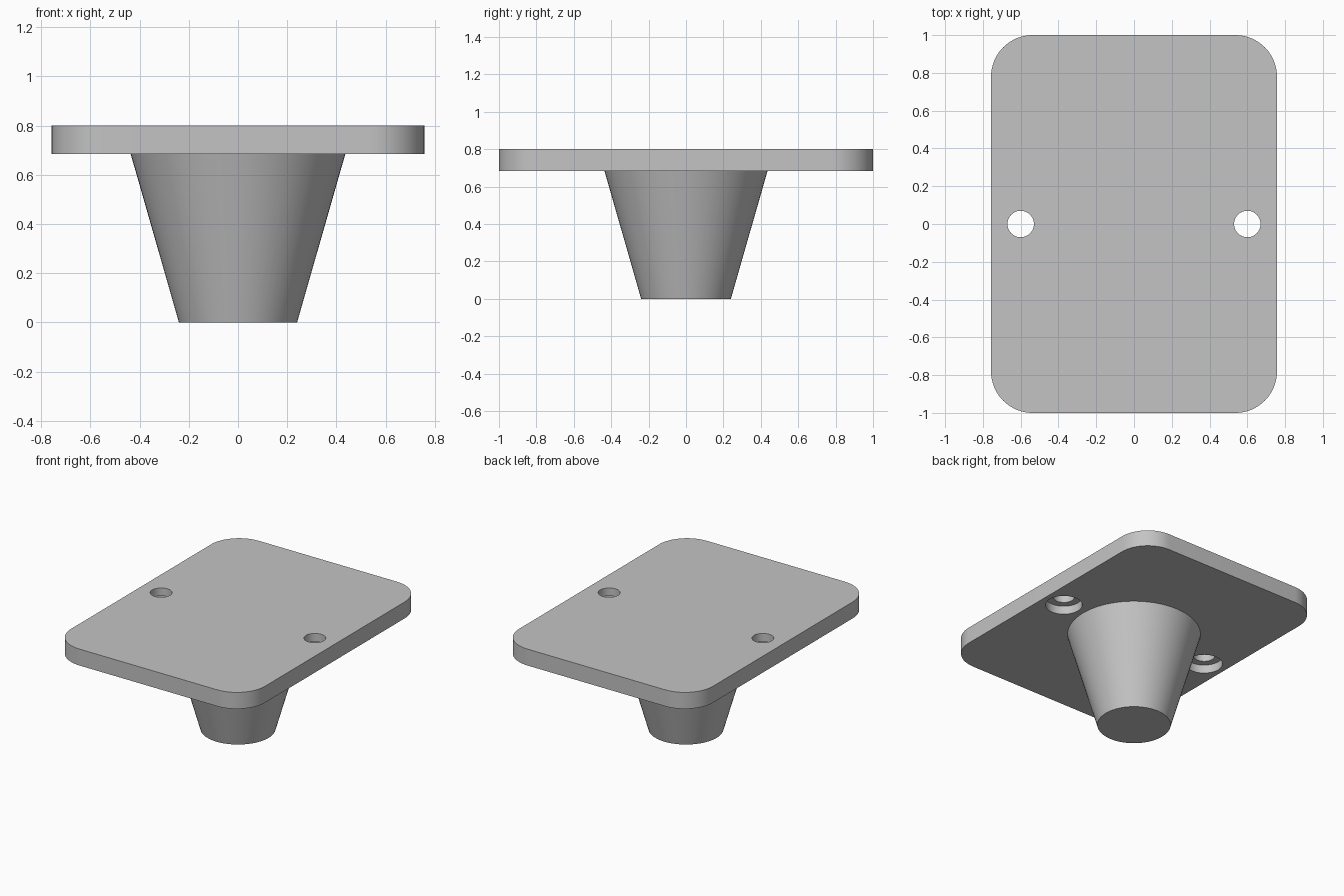
import bpy, bmesh, math

default = bpy.data.objects.get("Cube")
if default:
    bpy.data.objects.remove(default, do_unlink=True)

HALF_X, HALF_Y, CORNER = 0.757, 1.0, 0.22
PLATE_BOTTOM, PLATE_TOP = 0.684, 0.8
LEDGE = PLATE_BOTTOM + 0.06
HOLE_X, HOLE_R, BORE_R = 0.6, 0.07, 0.12

grey = bpy.data.materials.new("plain grey")
grey.use_nodes = True
colour = (0.55, 0.55, 0.55, 1)
grey.diffuse_color = colour
grey.node_tree.nodes["Principled BSDF"].inputs["Base Color"].default_value = colour


def finish(bm, name):
    bmesh.ops.recalc_face_normals(bm, faces=bm.faces)
    mesh = bpy.data.meshes.new(name)
    bm.to_mesh(mesh)
    bm.free()
    mesh.materials.append(grey)
    obj = bpy.data.objects.new(name, mesh)
    bpy.context.collection.objects.link(obj)
    return obj


def lathe(name, profile, x=0, sides=64):
    """Closed solid turned about a vertical axis from (radius, z) rings."""
    bm = bmesh.new()
    rings = []
    for r, z in profile:
        angles = [math.tau * i / sides for i in range(sides)]
        rings.append([bm.verts.new((x + r * math.cos(a), r * math.sin(a), z)) for a in angles])
    for low, high in zip(rings, rings[1:]):
        for i in range(sides):
            j = (i + 1) % sides
            bm.faces.new((low[i], low[j], high[j], high[i]))
    bm.faces.new(rings[0])
    bm.faces.new(rings[-1])
    return finish(bm, name)


def smooth(obj):
    bpy.ops.object.select_all(action="DESELECT")
    obj.select_set(True)
    bpy.context.view_layer.objects.active = obj
    bpy.ops.object.shade_smooth_by_angle(angle=math.radians(30))


# Rounded rectangular plate
bm = bmesh.new()
steps = 16
outline = []
for k, (sx, sy) in enumerate([(1, 1), (-1, 1), (-1, -1), (1, -1)]):
    for i in range(steps + 1):
        a = math.pi / 2 * (k + i / steps)
        outline.append(bm.verts.new((sx * (HALF_X - CORNER) + CORNER * math.cos(a),
                                     sy * (HALF_Y - CORNER) + CORNER * math.sin(a),
                                     PLATE_BOTTOM)))
base = bm.faces.new(outline)
extruded = bmesh.ops.extrude_face_region(bm, geom=[base], use_keep_orig=True)
top = [v for v in extruded["geom"] if isinstance(v, bmesh.types.BMVert)]
bmesh.ops.translate(bm, verts=top, vec=(0, 0, PLATE_TOP - PLATE_BOTTOM))
plate = finish(bm, "plate")

# Screw holes, counterbored from below
for side in (-1, 1):
    cutter = lathe("hole_cutter", [(BORE_R, PLATE_BOTTOM - 0.1), (BORE_R, LEDGE),
                                   (HOLE_R, LEDGE), (HOLE_R, PLATE_TOP + 0.1)],
                   side * HOLE_X, 48)
    cutter.hide_render = True
    cut = plate.modifiers.new("screw hole", "BOOLEAN")
    cut.operation = "DIFFERENCE"
    cut.solver = "EXACT"
    cut.object = cutter
    bpy.context.view_layer.objects.active = plate
    bpy.ops.object.modifier_apply(modifier=cut.name)
    bpy.data.objects.remove(cutter, do_unlink=True)
smooth(plate)

# Tapered foot under the plate
foot = lathe("tapered_foot", [(0.24, 0), (0.436, PLATE_BOTTOM)])
smooth(foot)
